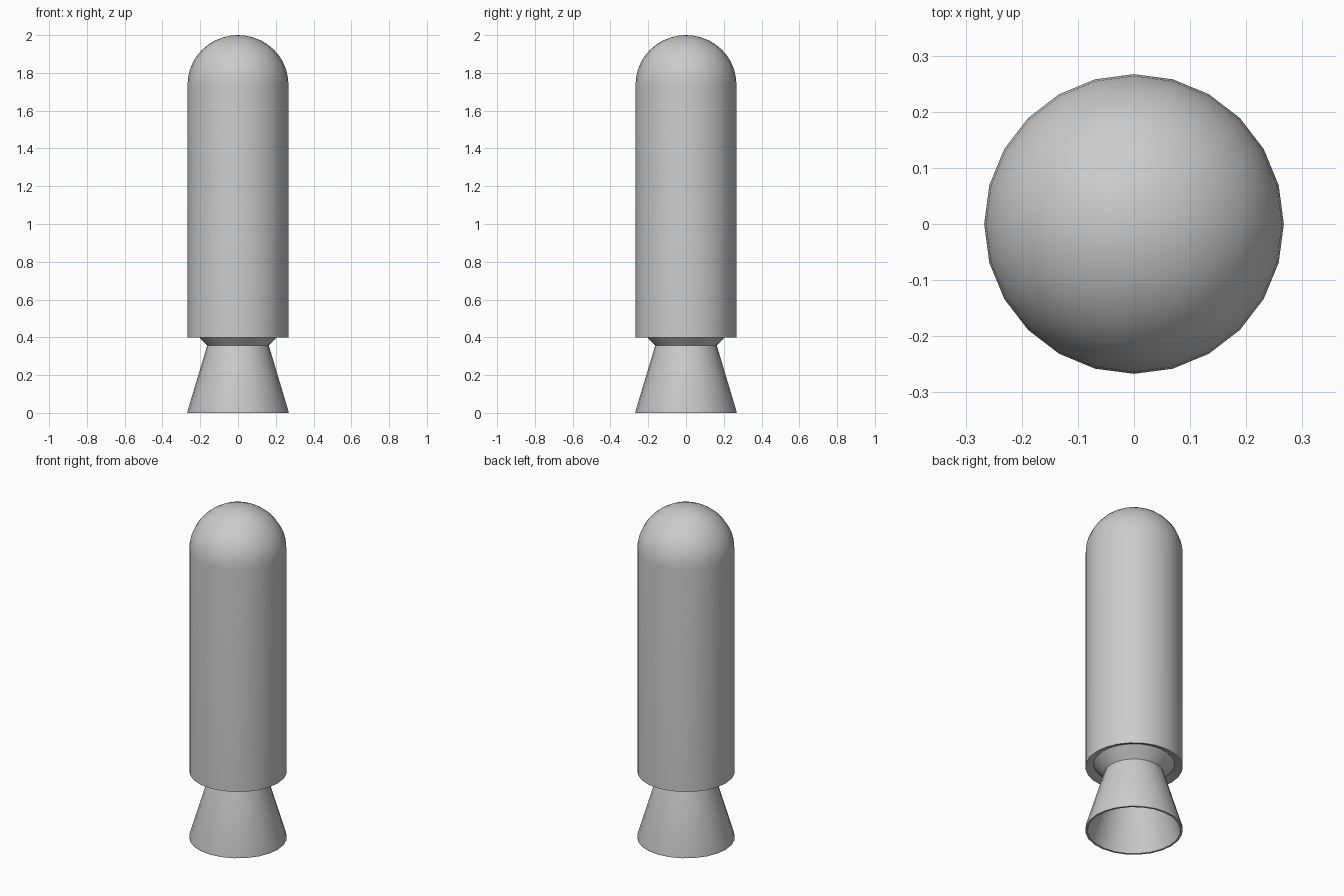
import bpy, bmesh
from math import sin, cos, pi, radians

if "Cube" in bpy.data.objects:
    bpy.data.objects.remove(bpy.data.objects["Cube"])

SIDES = 24


def lathe(name, profile):
    """Revolve (radius, z) points around z; radius 0 makes a pole."""
    bm = bmesh.new()
    rings = []
    for r, z in profile:
        if r == 0:
            rings.append([bm.verts.new((0, 0, z))] * SIDES)
        else:
            rings.append([bm.verts.new((r * cos(2 * pi * i / SIDES),
                                        r * sin(2 * pi * i / SIDES), z))
                          for i in range(SIDES)])
    for a, b in zip(rings, rings[1:]):
        for i in range(SIDES):
            j = (i + 1) % SIDES
            quad = list(dict.fromkeys((a[i], a[j], b[j], b[i])))
            bm.faces.new(quad)
    bmesh.ops.recalc_face_normals(bm, faces=bm.faces)
    mesh = bpy.data.meshes.new(name)
    bm.to_mesh(mesh)
    bm.free()
    obj = bpy.data.objects.new(name, mesh)
    bpy.context.collection.objects.link(obj)
    bpy.ops.object.select_all(action='DESELECT')
    obj.select_set(True)
    bpy.context.view_layer.objects.active = obj
    bpy.ops.object.shade_smooth_by_angle(angle=radians(32))
    return obj


# Booster casing: recessed underside, straight wall, rounded nose
R = 0.267
dome = [(R * cos(k * pi / 20), 1.74 + 0.26 * sin(k * pi / 20)) for k in range(10)]
lathe("booster_body", [(0, 0.418), (0.222, 0.418), (0.26, 0.4), (R, 0.4)]
      + dome + [(0, 2.0)])

# Inverted cone joining casing and nozzle
lathe("nozzle_mount", [(0, 0.357), (0.163, 0.357), (0.222, 0.418), (0, 0.418)])

# Hollow flared nozzle with a thin lip
lathe("nozzle_bell", [(0, 0.357), (0.163, 0.357), (R, 0.01), (R, 0),
                      (0.255, 0), (0.15, 0.345), (0, 0.345)])
